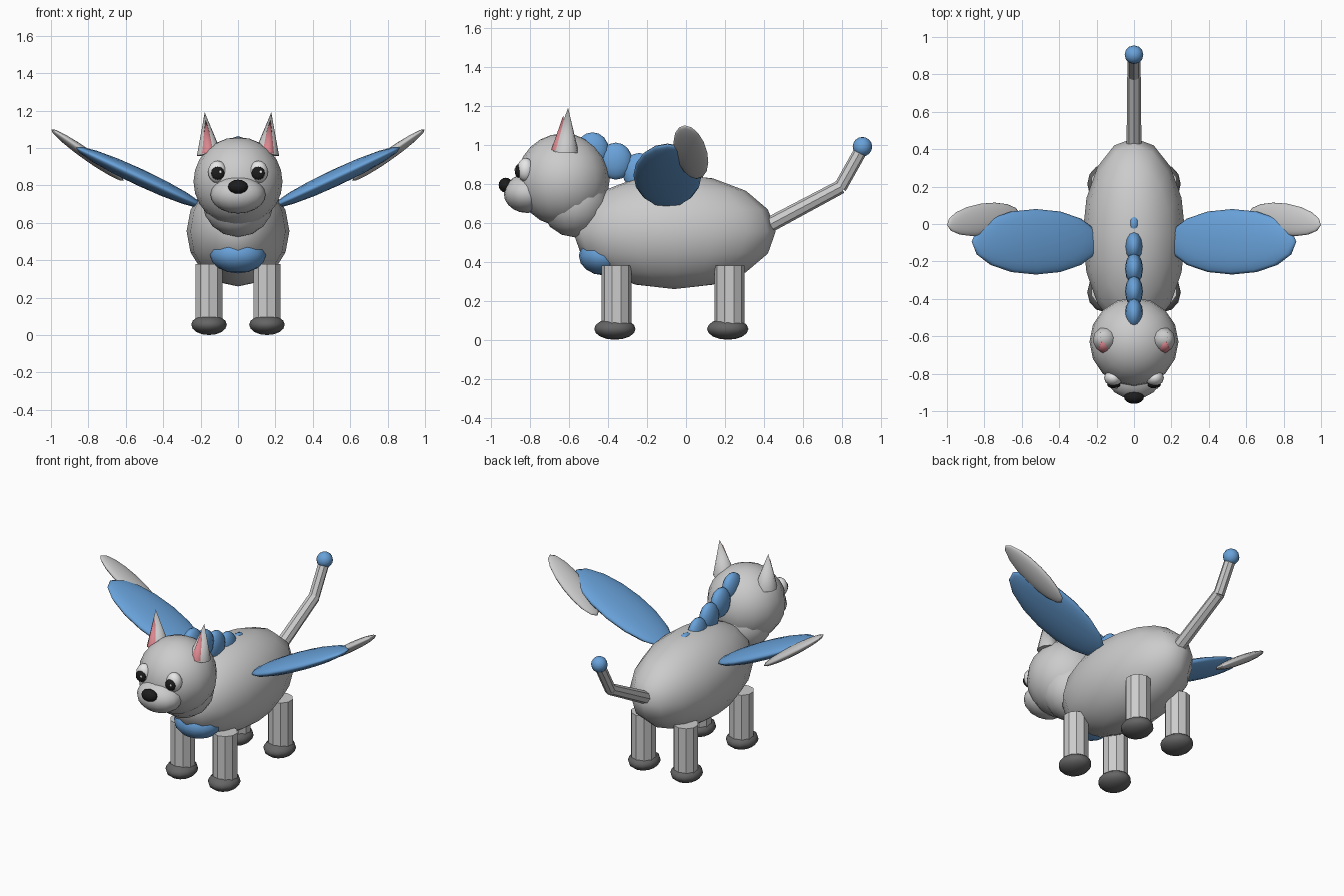
import bpy, math
from mathutils import Vector

if "Cube" in bpy.data.objects:
    bpy.data.objects.remove(bpy.data.objects["Cube"])


def mat(name, col):
    m = bpy.data.materials.new(name)
    m.diffuse_color = (*col, 1)
    m.use_nodes = True
    m.node_tree.nodes["Principled BSDF"].inputs["Base Color"].default_value = m.diffuse_color
    return m


GREY = mat("light_grey", (0.60, 0.60, 0.60))
BLUE = mat("blue", (0.14, 0.36, 0.70))
DARK = mat("dark_grey", (0.13, 0.13, 0.13))
PINK = mat("pink", (0.70, 0.24, 0.27))
BLACK = mat("black", (0.012, 0.012, 0.012))
WHITE = mat("white", (0.85, 0.85, 0.85))


def finish(name, m, smooth):
    ob = bpy.context.object
    ob.name = name
    ob.data.materials.append(m)
    if smooth:
        bpy.ops.object.shade_smooth()
    return ob


def ball(name, m, loc, rad, rot=(0, 0, 0), seg=16, rings=8):
    bpy.ops.mesh.primitive_uv_sphere_add(segments=seg, ring_count=rings, radius=1, location=loc,
                                         rotation=[math.radians(a) for a in rot])
    bpy.context.object.scale = rad
    return finish(name, m, True)


def rod(name, m, a, b, r1, r2, sides, smooth=False):
    """Cylinder or cone running from point a to point b."""
    a, b = Vector(a), Vector(b)
    d = b - a
    bpy.ops.mesh.primitive_cone_add(vertices=sides, radius1=r1, radius2=r2, depth=d.length,
                                    location=(a + b) / 2,
                                    rotation=d.to_track_quat('Z', 'Y').to_euler())
    ob = finish(name, m, False)
    if smooth:
        bpy.ops.object.shade_smooth_by_angle(angle=math.radians(50))
    return ob


# Torso, neck, head
ball("body", GREY, (0, -0.06, 0.555), (0.275, 0.52, 0.295))
ball("neck", GREY, (0, -0.57, 0.71), (0.19, 0.18, 0.185))
ball("head", GREY, (0, -0.63, 0.82), (0.238, 0.238, 0.238), rings=12)
ball("muzzle", GREY, (0, -0.815, 0.75), (0.147, 0.12, 0.1), rings=10)
ball("nose", BLACK, (0, -0.925, 0.793), (0.053, 0.036, 0.038))
ball("chest_patch", BLUE, (0, -0.42, 0.43), (0.15, 0.13, 0.1))

# Mane: a chain of balls sinking into the back
for i in range(5):
    ball("mane_%d" % (i + 1), BLUE, (0, -0.48 + 0.12 * i, 0.972 - 0.056 * i),
         (0.048, 0.085, 0.092 + 0.003 * i), seg=12)

for s, side in ((-1, "left"), (1, "right")):
    # Eyes
    ball(side + "_eye", WHITE, (s * 0.11, -0.822, 0.872), (0.05, 0.045, 0.06), seg=12)
    ball(side + "_pupil", BLACK, (s * 0.108, -0.86, 0.865), (0.036, 0.018, 0.035), seg=12)
    ball(side + "_eye_glint", WHITE, (s * 0.108 + 0.014, -0.876, 0.872), (0.008, 0.004, 0.008), seg=8, rings=6)
    # Ears
    rod(side + "_ear", GREY, (s * 0.153, -0.618, 0.965), (s * 0.178, -0.605, 1.19), 0.068, 0, 10, True)
    rod(side + "_inner_ear", PINK, (s * 0.158, -0.652, 0.97), (s * 0.173, -0.63, 1.15), 0.04, 0, 8, True)
    # Wings with a grey outer feather
    ball(side + "_wing", BLUE, (s * 0.525, -0.095, 0.843), (0.378, 0.175, 0.045), (0, -s * 25, 0))
    ball(side + "_wing_tip", GREY, (s * 0.805, 0.025, 0.962), (0.24, 0.085, 0.028),
         (0, -s * 35, -s * 9))
    # Legs and paws
    for y, end in ((-0.357, "front"), (0.222, "back")):
        n = "%s_%s_" % (end, side)
        rod(n + "leg", GREY, (s * 0.155, y, 0.06), (s * 0.155, y, 0.38), 0.077, 0.077, 10)
        ball(n + "paw", DARK, (s * 0.155, y - 0.008, 0.055), (0.095, 0.106, 0.055), seg=12)

# Tail
rod("tail_base", GREY, (0, 0.41, 0.58), (0, 0.795, 0.785), 0.04, 0.036, 8)
rod("tail_end", GREY, (0, 0.79, 0.78), (0, 0.905, 0.985), 0.034, 0.034, 8)
ball("tail_ball", BLUE, (0, 0.905, 0.99), (0.05, 0.05, 0.05), seg=12)
